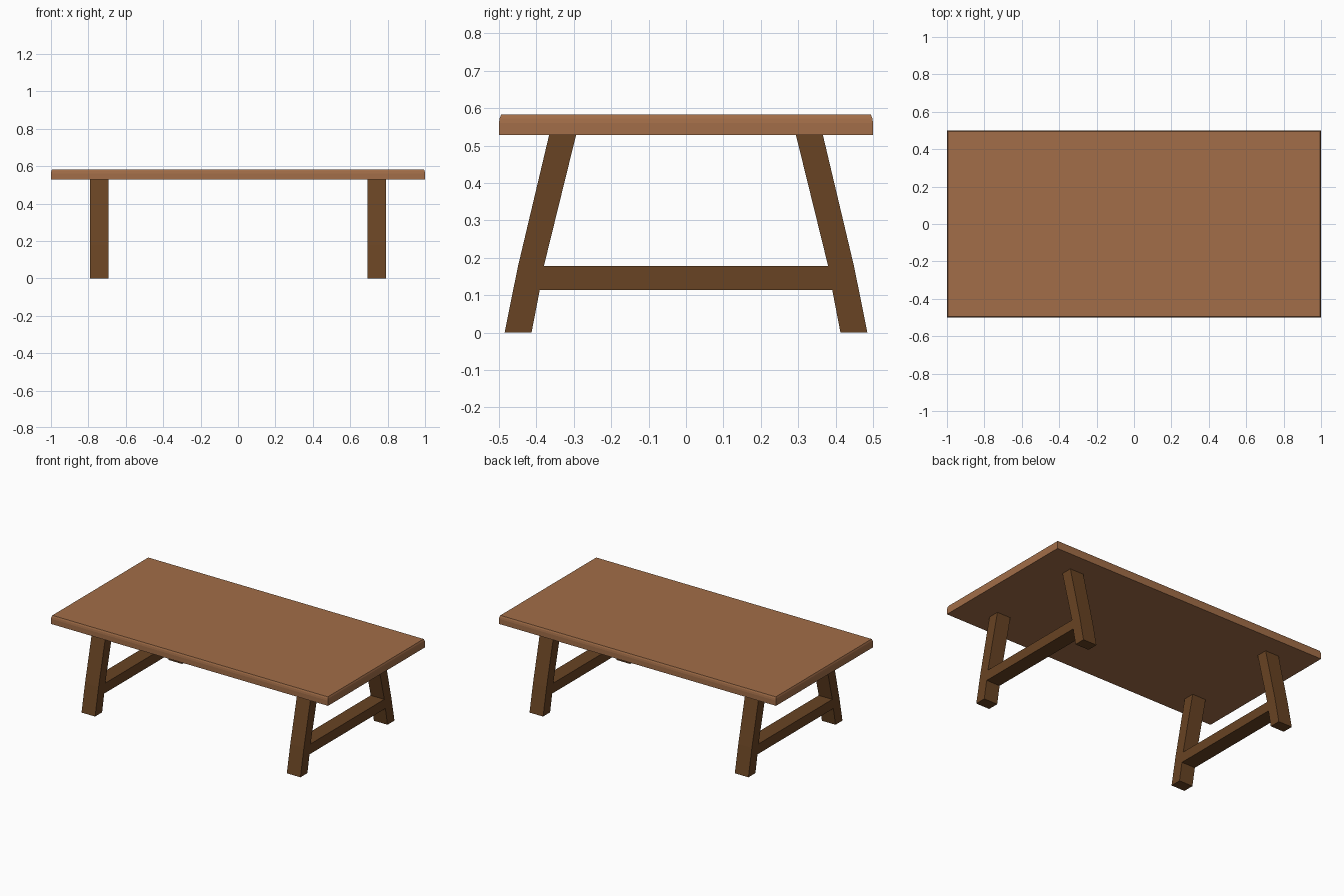
import bpy, bmesh

if "Cube" in bpy.data.objects:
    bpy.data.objects.remove(bpy.data.objects["Cube"])


def material(name, rgb):
    m = bpy.data.materials.new(name)
    m.diffuse_color = (*rgb, 1)
    m.use_nodes = True
    m.node_tree.nodes["Principled BSDF"].inputs["Base Color"].default_value = m.diffuse_color
    return m


def finish(bm, name, mat):
    bmesh.ops.recalc_face_normals(bm, faces=bm.faces)
    mesh = bpy.data.meshes.new(name)
    bm.to_mesh(mesh)
    bm.free()
    mesh.materials.append(mat)
    obj = bpy.data.objects.new(name, mesh)
    bpy.context.collection.objects.link(obj)


top_wood = material("top_wood", (0.36, 0.155, 0.065))
leg_wood = material("leg_wood", (0.14, 0.057, 0.017))

# Tabletop: slab with a softened upper edge, built from stacked (inset, z) rings
bm = bmesh.new()
rings = []
for inset, z in [(0, 0.528), (0, 0.561), (0.002, 0.573), (0.006, 0.583)]:
    x, y = 1 - inset, 0.5 - inset
    rings.append([bm.verts.new((sx * x, sy * y, z))
                  for sx, sy in [(-1, -1), (1, -1), (1, 1), (-1, 1)]])
for a, b in zip(rings, rings[1:]):
    for i in range(4):
        j = (i + 1) % 4
        bm.faces.new((a[i], a[j], b[j], b[i]))
bm.faces.new(rings[0])
bm.faces.new(rings[-1])
finish(bm, "tabletop", top_wood)

# Leg frames: splayed legs joined by a flush stretcher, one profile extruded in x
outer = [(0.485, 0), (0.462, 0.114), (0.449, 0.178), (0.366, 0.528)]
inner = [(0.413, 0), (0.391, 0.114), (0.380, 0.178), (0.294, 0.528)]
for name, x0 in [("left_leg_frame", -0.79), ("right_leg_frame", 0.692)]:
    bm = bmesh.new()
    rows = [[bm.verts.new((x0, y, z)) for y in (-yo, -yi, yi, yo)]
            for (yo, z), (yi, _) in zip(outer, inner)]
    faces = []
    for r, (a, b) in enumerate(zip(rows, rows[1:])):
        for c in range(3):
            if c != 1 or r == 1:  # the middle column holds only the stretcher
                faces.append(bm.faces.new((a[c], a[c + 1], b[c + 1], b[c])))
    ext = bmesh.ops.extrude_face_region(bm, geom=faces, use_keep_orig=True)
    verts = [g for g in ext["geom"] if isinstance(g, bmesh.types.BMVert)]
    bmesh.ops.translate(bm, verts=verts, vec=(0.098, 0, 0))
    finish(bm, name, leg_wood)
